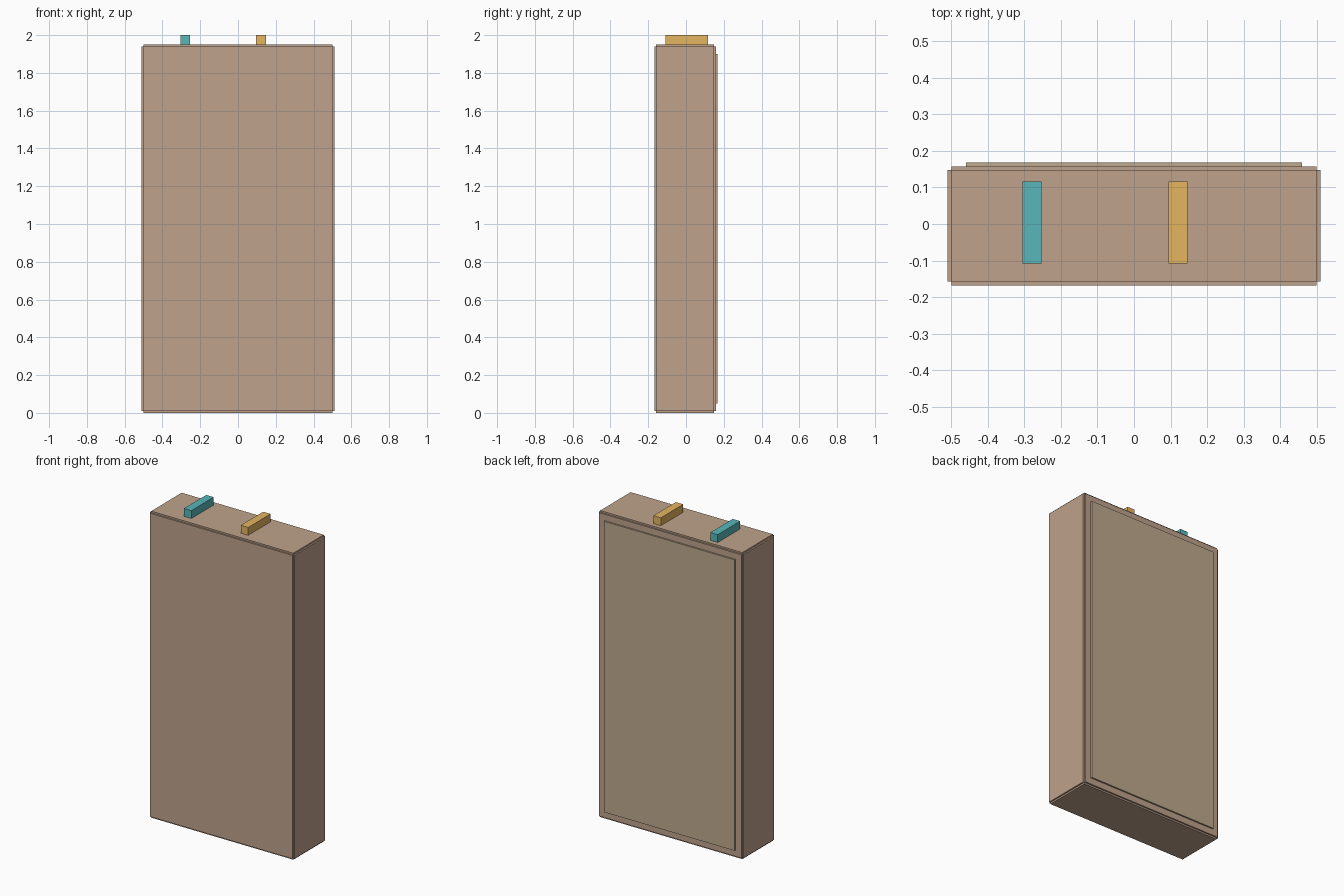
import bpy, bmesh

if "Cube" in bpy.data.objects:
    bpy.data.objects.remove(bpy.data.objects["Cube"])


def material(name, color):
    m = bpy.data.materials.new(name)
    m.diffuse_color = color
    m.use_nodes = True
    m.node_tree.nodes["Principled BSDF"].inputs["Base Color"].default_value = m.diffuse_color
    return m


def box(name, lo, hi, mat, pad=0.0):
    """Axis-aligned box; pad pushes every face outward, leaving stepped edges."""
    bm = bmesh.new()
    bmesh.ops.create_cube(bm, size=1)
    for v in bm.verts:
        v.co = [(a + b) / 2 + c * (b - a) for a, b, c in zip(lo, hi, v.co)]
    if pad:
        ret = bmesh.ops.extrude_discrete_faces(bm, faces=bm.faces[:])
        bm.normal_update()
        for f in ret["faces"]:
            bmesh.ops.translate(bm, verts=f.verts[:], vec=f.normal * pad)
    me = bpy.data.meshes.new(name)
    bm.to_mesh(me)
    bm.free()
    me.materials.append(mat)
    ob = bpy.data.objects.new(name, me)
    bpy.context.collection.objects.link(ob)
    return ob


brown = material("brown", (0.52, 0.36, 0.26, 1))
tan = material("tan", (0.52, 0.40, 0.27, 1))
teal = material("teal", (0.10, 0.47, 0.48, 1))
orange = material("orange", (0.78, 0.46, 0.12, 1))

# Main slab with raised faces
box("body", (-0.5, -0.158, 0.01), (0.5, 0.148, 1.94), brown, pad=0.01)

# Thin raised panel on the back
box("back_panel", (-0.46, 0.15, 0.05), (0.46, 0.168, 1.9), tan)

# Two small bars on top
for name, x, mat in (("left_bar", -0.279, teal), ("right_bar", 0.121, orange)):
    box(name, (x - 0.026, -0.108, 1.945), (x + 0.026, 0.117, 2.0), mat)
